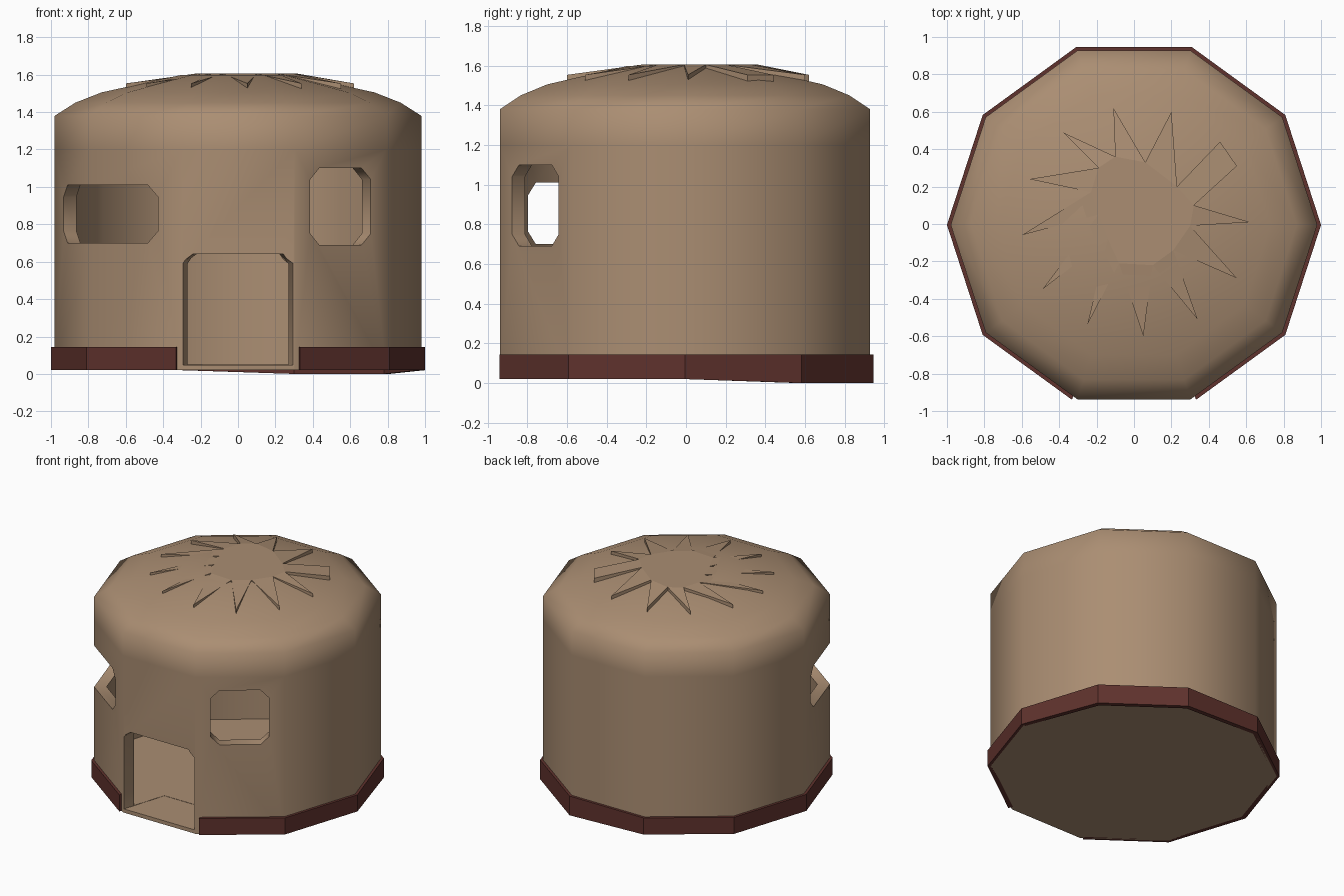
import bpy, bmesh, math
from mathutils import Vector

if "Cube" in bpy.data.objects:
    bpy.data.objects.remove(bpy.data.objects["Cube"])

SIDES = 10
CY = -0.005


def material(name, col):
    m = bpy.data.materials.new(name)
    m.diffuse_color = (*col, 1)
    m.use_nodes = True
    m.node_tree.nodes["Principled BSDF"].inputs["Base Color"].default_value = m.diffuse_color
    return m


TAN = material("tan_clay", (0.405, 0.270, 0.170))
RED = material("dark_red_trim", (0.115, 0.032, 0.026))


def make(name, verts, faces, mat):
    me = bpy.data.meshes.new(name)
    me.from_pydata(verts, [], faces)
    bm = bmesh.new()
    bm.from_mesh(me)
    bmesh.ops.recalc_face_normals(bm, faces=bm.faces[:])
    bm.to_mesh(me)
    bm.free()
    me.materials.append(mat)
    ob = bpy.data.objects.new(name, me)
    bpy.context.collection.objects.link(ob)
    return ob


def skin(name, rings, mat):
    """Closed solid through a stack of equal-sized rings."""
    n = len(rings[0])
    verts = [v for r in rings for v in r]
    faces = [(k * n + i, k * n + (i + 1) % n, (k + 1) * n + (i + 1) % n, (k + 1) * n + i)
             for k in range(len(rings) - 1) for i in range(n)]
    faces += [tuple(reversed(range(n))), tuple(range(len(verts) - n, len(verts)))]
    return make(name, verts, faces, mat)


def polar(r, deg, z):
    a = math.radians(deg)
    return Vector((r * math.cos(a), r * math.sin(a) + CY, z))


def lathe(name, profile, mat):
    return skin(name, [[polar(r, 36 * i, z) for i in range(SIDES)] for r, z in profile], mat)


def opening(name, deg, half, z0, z1, top, bottom, near=1.0):
    """Cutter with chamfered corners pointing out of the wall; near scales the inner end."""
    pts = [(half, z0 + bottom), (half, z1 - top), (half - top, z1), (top - half, z1),
           (-half, z1 - top), (-half, z0 + bottom)]
    if bottom:
        pts += [(bottom - half, z0), (half - bottom, z0)]
    a = math.radians(deg)
    out, side = Vector((math.cos(a), math.sin(a), 0)), Vector((-math.sin(a), math.cos(a), 0))
    rings = [[out * d + side * (u * s) + Vector((0, CY, z)) for u, z in pts]
             for d, s in ((0.6, near), (1.2, 2 - near))]
    return skin(name, rings, TAN)


# round hut: outer body, then hollow interior, door and two windows cut out
hut = lathe("hut_body", [(0.98, 0.02), (0.98, 1.2), (0.98, 1.38), (0.87, 1.45),
                         (0.73, 1.505), (0.31, 1.597)], TAN)
cutters = [
    lathe("interior_cutter", [(0.895, 0.05), (0.895, 1.33), (0.68, 1.43), (0.3, 1.5)], TAN),
    opening("door_cutter", 270, 0.285, 0.048, 0.64, 0.05, 0, 0.667),
    opening("wide_window_cutter", 216, 0.43, 0.70, 1.01, 0.065, 0.065),
    opening("small_window_cutter", 306, 0.20, 0.69, 1.10, 0.06, 0.06),
]
for c in cutters:
    mod = hut.modifiers.new(c.name, 'BOOLEAN')
    mod.operation, mod.solver, mod.object = 'DIFFERENCE', 'EXACT', c
dg = bpy.context.evaluated_depsgraph_get()
hut.data = bpy.data.meshes.new_from_object(hut.evaluated_get(dg))
hut.modifiers.clear()
for c in cutters:
    bpy.data.objects.remove(c)
bpy.ops.object.select_all(action='DESELECT')
hut.select_set(True)
bpy.context.view_layer.objects.active = hut
bpy.ops.object.shade_smooth_by_angle(angle=math.radians(60))

# red base trim, open at the door and sagging a little at the back right
rings = []
for k in range(10):
    deg = -72 + 36 * k
    low = 0.0 if deg in (36, 72) else 0.02
    ring = [polar(0.965, deg, low), polar(1.0, deg, low),
            polar(1.0, deg, 0.145), polar(0.965, deg, 0.145)]
    rings.append(ring)
for end, nxt in ((0, 1), (-1, -2)):  # trim the ends back from the doorway
    rings[end] = [a.lerp(b, 0.045) for a, b in zip(rings[end], rings[nxt])]
skin("base_trim", rings, RED)

# jagged star plate on the roof: each point is [tips], followed by a notch
points = [([(-0.11, 0.62)], (0.06, 0.33)), ([(0.20, 0.60)], (0.23, 0.20)),
          ([(0.46, 0.44), (0.55, 0.31)], (0.32, 0.10)), ([(0.62, 0.01)], (0.30, -0.01)),
          ([(0.55, -0.29)], (0.21, -0.14)), ([(0.34, -0.51)], (0.10, -0.22)),
          ([(0.05, -0.60)], (-0.08, -0.21)), ([(-0.25, -0.54)], (-0.14, -0.08)),
          ([(-0.49, -0.35)], (-0.19, 0.05)), ([(-0.60, -0.06)], (-0.23, 0.17)),
          ([(-0.56, 0.24)], (-0.19, 0.30)), ([(-0.38, 0.49)], (-0.10, 0.36))]
outline, notches, top_faces = [], [], []
for tips, notch in points:
    start = len(outline)
    outline += [(*t, 1.553) for t in tips] + [(*notch, 1.605)]
    notches.append(len(outline) - 1)
    top_faces.append([start - 1] + list(range(start, len(outline))))
n = len(outline)
top_faces = [[i % n for i in f] for f in top_faces] + [notches]
verts = outline + [(x, y, z - 0.036) for x, y, z in outline]
faces = top_faces + [[i + n for i in reversed(f)] for f in top_faces]
faces += [(i, (i + 1) % n, (i + 1) % n + n, i + n) for i in range(n)]
make("roof_star", verts, faces, TAN)
